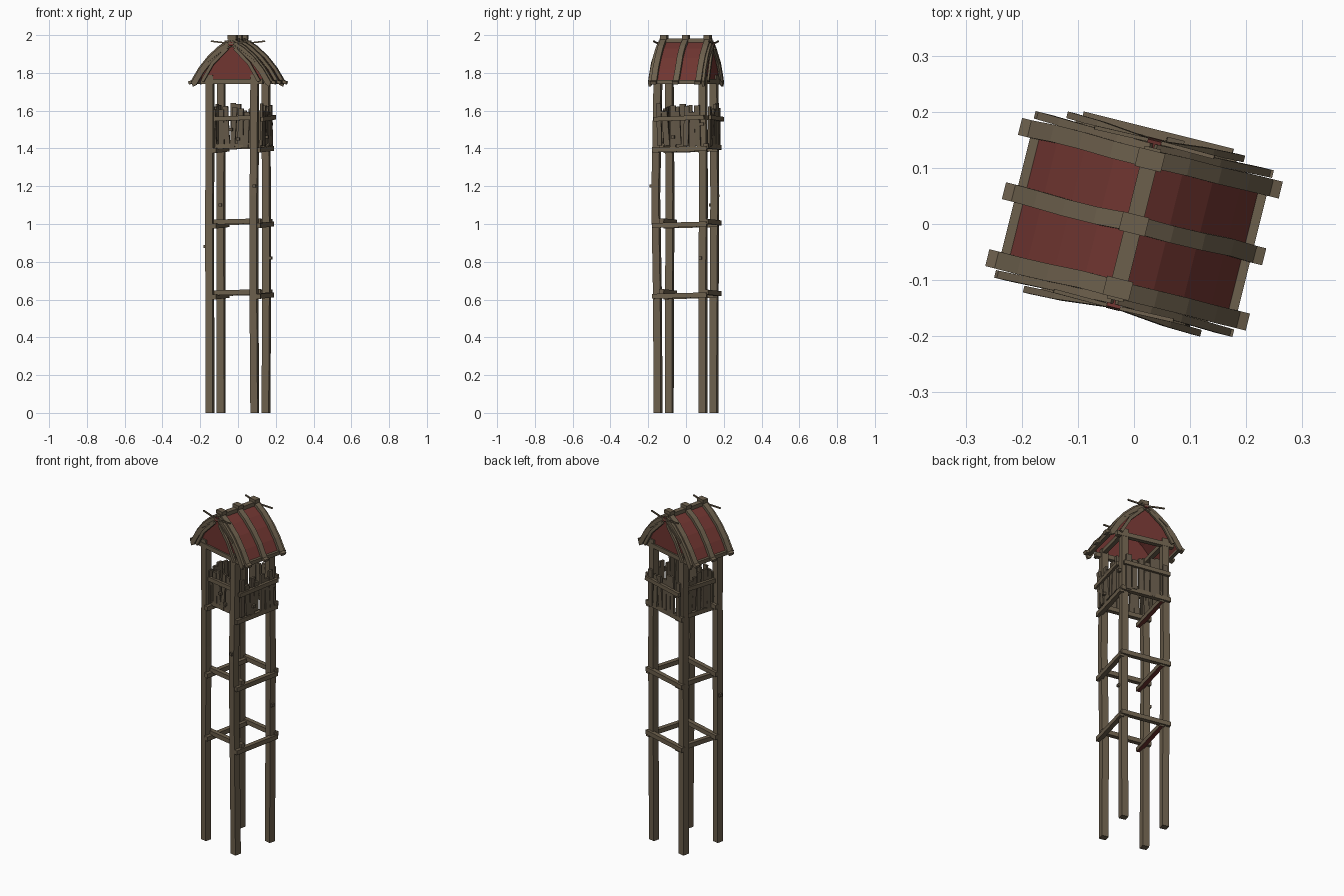
import bpy, math, random
from mathutils import Vector, Matrix

if "Cube" in bpy.data.objects:
    bpy.data.objects.remove(bpy.data.objects["Cube"])

random.seed(4)
ROT = Matrix.Rotation(math.radians(-14), 3, 'Z')   # whole tower is turned
rnd = random.uniform


def material(name, col):
    m = bpy.data.materials.new(name)
    m.diffuse_color = (*col, 1)
    m.use_nodes = True
    m.node_tree.nodes["Principled BSDF"].inputs["Base Color"].default_value = m.diffuse_color
    return m


WOOD = material("weathered wood", (0.15, 0.115, 0.073))
PLANK = material("dark plank wood", (0.125, 0.097, 0.064))
RED = material("red cloth", (0.16, 0.036, 0.030))


def make(name, verts, faces, mat):
    me = bpy.data.meshes.new(name)
    me.from_pydata([ROT @ Vector(v) for v in verts], [], faces)
    me.materials.append(mat)
    ob = bpy.data.objects.new(name, me)
    bpy.context.collection.objects.link(ob)
    return ob


def beam(name, pts, w, h, side, mat=WOOD):
    """Rectangular section swept along pts; w is measured along side."""
    pts = [Vector(p) for p in pts]
    side = Vector(side)
    verts, faces, n = [], [], len(pts)
    for i, p in enumerate(pts):
        t = (pts[min(i + 1, n - 1)] - pts[max(i - 1, 0)]).normalized()
        s = (side - t * side.dot(t)).normalized()
        u = t.cross(s)
        for a, b in ((-1, -1), (1, -1), (1, 1), (-1, 1)):
            verts.append(p + s * a * w / 2 + u * b * h / 2)
    for i in range(n - 1):
        for k in range(4):
            j = (k + 1) % 4
            faces.append((4*i + k, 4*i + j, 4*i + 4 + j, 4*i + 4 + k))
    faces += [(3, 2, 1, 0), tuple(range(4*n - 4, 4*n))]
    return make(name, verts, faces, mat)


# Four slightly bent corner posts
for sx in (-1, 1):
    for sy in (-1, 1):
        x, y = sx * 0.122, sy * 0.122
        bend = -0.013 if (sx > 0 and sy < 0) else 0.004
        pts = [(x, y, 0), (x + rnd(-.004, .004), y + bend * .3, 0.6),
               (x + rnd(-.004, .004), y + bend, 1.15),
               (x, y + bend * .5, 1.45), (x, y, 1.79)]
        beam("corner_post", pts, 0.039, 0.039, (1, 0, 0))

# Offsets of the bars and planks on the low and the high side of each axis
LOW, HIGH = -0.097, 0.145

# Rings of cross bars, the left one with a red underside
for z in (0.63, 1.005, 1.405):
    for off, dz in ((LOW, 0.008), (HIGH, 0.005)):
        beam("cross_bar_x", [(-0.145, off, z + dz - .004), (0.15, off, z + dz + .004)],
             0.026, 0.026, (0, 1, 0))
        b = beam("cross_bar_y", [(off, -0.145, z - dz - .008), (off, 0.15, z - dz)],
                 0.026, 0.026, (1, 0, 0))
        if off < 0:
            b.data.materials.append(RED)
            for p in b.data.polygons:
                if p.normal.z < -0.7:
                    p.material_index = 1

# Parapet of uneven planks with a rail, on four sides
for off in (LOW, HIGH):
    sign = 1 if off > 0 else -1
    for along_x in (True, False):
        def P(a, o, z):
            return (a, o, z) if along_x else (o, a, z)
        side = (1, 0, 0) if along_x else (0, 1, 0)
        o = off + 0.008 * sign
        for i in range(7):
            a = -0.105 + i * 0.035
            beam("parapet_plank",
                 [P(a + rnd(-.006, .006), o + rnd(-.003, .003), 1.41 + rnd(-.01, .012)),
                  P(a + rnd(-.010, .010), o + rnd(-.004, .006), 1.625 + rnd(-.035, .015))],
                 rnd(.024, .032), 0.013, side, PLANK)
        beam("parapet_rail", [P(-0.135, o + .012 * sign, 1.555), P(0.14, o + .012 * sign, 1.565)],
             0.024, 0.016, (0, 0, 1))

# Wooden pegs in the posts and parapet
for x, y, z in ((0.128, -0.155, 1.2), (-0.122, 0.105, 1.1), (-0.148, -0.115, 0.88),
                (0.147, 0.115, 0.82), (-0.01, -0.118, 1.5), (0.03, -0.118, 1.45),
                (0.165, -0.03, 1.46), (0.148, 0.125, 1.53)):
    beam("peg", [(x, y, z - .008), (x, y, z + .008)], 0.018, 0.018, (1, 0, 0), PLANK)

# Top plates that carry the roof
for s in (-1, 1):
    beam("gable_plate", [(-0.17, s * 0.13, 1.755), (0.17, s * 0.13, 1.755)], 0.026, 0.026, (0, 1, 0))
    beam("side_plate", [(s * 0.125, -0.135, 1.775), (s * 0.125, 0.135, 1.775)], 0.025, 0.025, (1, 0, 0))

# Curved roof profile: half width and height
PROFILE = [(0.0, 1.962), (0.06, 1.926), (0.115, 1.877), (0.165, 1.815), (0.205, 1.748)]


def roof_strip(name, s, y0, y1, lift, w, h, mat, extra=0.0, wob=0.0):
    pts = []
    for i, (x, z) in enumerate(PROFILE):
        f = i / (len(PROFILE) - 1)
        pts.append((s * (x + lift * (.3 + .5 * f)), y0 + (y1 - y0) * f + rnd(-wob, wob), z + lift * (1 - .5 * f)))
    if extra:
        x, y, z = pts[-1]
        pts.append((x + s * extra, y, z - extra * .35))
    return beam(name, pts, w, h, (0, 1, 0), mat)


for s in (-1, 1):
    # Red panel, eave bar, three curved boards
    roof_strip("roof_panel", s, 0, 0, 0.0, 0.255, 0.008, RED)
    beam("eave_bar", [(s * 0.207, -0.128, 1.752), (s * 0.207, 0.128, 1.752)], 0.02, 0.022, (1, 0, 0))
    for y in (-0.119, 0.0, 0.119):
        roof_strip("roof_board", s, y, y * 1.02, 0.013, 0.031, 0.017, WOOD, 0.021, 0.002)
    for g in (-1, 1):
        # Curved gable trim, splaying outwards at the eaves
        roof_strip("gable_trim", s, g * 0.14, g * 0.146, -0.004, 0.014, 0.030, WOOD, 0.012)
        # Thin sticks crossing at the apex
        beam("crossed_stick", [(s * 0.11, g * 0.15, 1.968), (0, g * 0.152, 1.955), (-s * 0.13, g * 0.15, 1.86)],
             0.007, 0.008, (0, 1, 0))
        # Leaning lath on the gable
        beam("gable_lath", [(s * 0.02, g * 0.15, 1.93), (s * 0.10, g * 0.158, 1.85), (s * 0.155, g * 0.16, 1.755)],
             0.012, 0.018, (0, 1, 0))

# Red gable walls
outline = [(-x, z) for x, z in reversed(PROFILE[1:4])] + PROFILE[:4] + [(0.165, 1.765), (-0.165, 1.765)]
n = len(outline)
for g in (-1, 1):
    verts = [(x, g * 0.13 + d, z) for d in (-.004, .004) for x, z in outline]
    faces = [tuple(range(n)), tuple(reversed(range(n, 2 * n)))]
    faces += [(i, i + n, (i + 1) % n + n, (i + 1) % n) for i in range(n)]
    make("gable_wall", verts, faces, RED)
    beam("red_ridge_tip", [(0, g * 0.13, 1.95), (0, g * 0.155, 1.955)], 0.025, 0.02, (1, 0, 0), RED)

# Ridge beam with three caps
beam("ridge_beam", [(0, -0.14, 1.972), (0, 0.14, 1.972)], 0.03, 0.022, (1, 0, 0))
for y in (-0.118, 0.0, 0.118):
    beam("ridge_cap", [(-0.024, y, 1.989), (0.024, y, 1.989)], 0.034, 0.022, (0, 1, 0))
